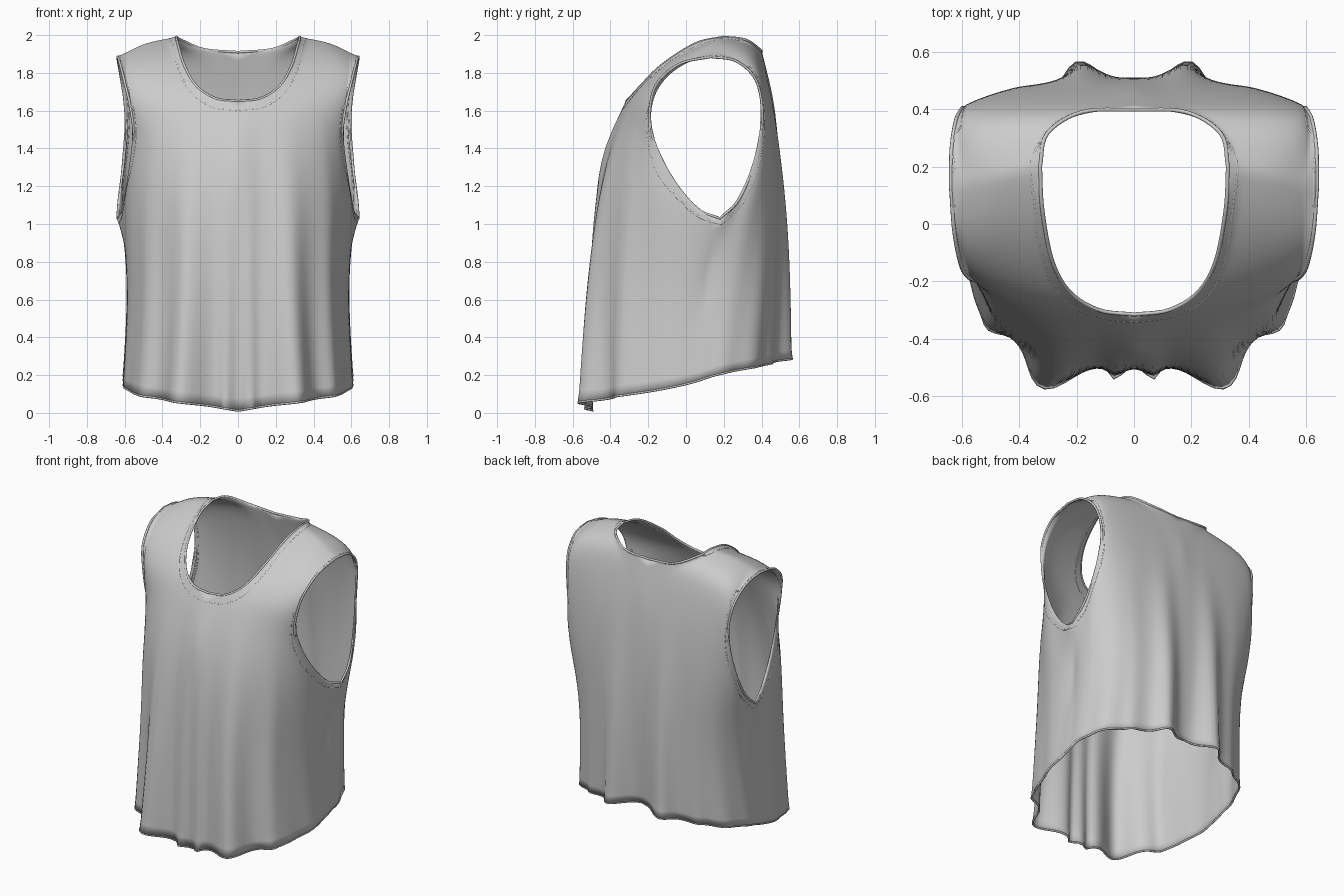
import bpy, bmesh, math
from mathutils import Vector
from mathutils.bvhtree import BVHTree

if "Cube" in bpy.data.objects:
    bpy.data.objects.remove(bpy.data.objects["Cube"])

STEP, COLS, ARMPIT = 6, 44, 3


def spline(pts):
    """Catmull-Rom samples through key points, STEP per span."""
    p = [Vector(q) for q in pts]
    p = [2 * p[0] - p[1]] + p + [2 * p[-1] - p[-2]]
    out = []
    for i in range(1, len(p) - 2):
        a, b, c, d = p[i - 1:i + 3]
        for k in range(STEP):
            t = k / STEP
            out.append(0.5 * (2 * b + (c - a) * t + (2 * a - 5 * b + 4 * c - d) * t * t
                              + (3 * b - a - 3 * c + d) * t ** 3))
    return out + [p[-2]]


def cornered(pts, k):
    """Spline with a sharp corner at key k."""
    return spline(pts[:k + 1])[:-1] + spline(pts[k:])


# Shared side seam (hem to armpit) and shoulder seam ends
side = [(.605, .08, .175), (.588, .1, .45), (.567, .12, .75), (.637, .18, 1.03)]
neck_tip, arm_tip = (.327, .2, 1.99), (.637, .13, 1.885)

# Front panel: centre line then neckline; side seam then armhole
front = dict(
    sign=-1, corner=5,
    inner=[(0, -.495, .012), (0, -.5, .4), (0, -.495, .75), (0, -.475, 1.1), (0, -.435, 1.38),
           (0, -.315, 1.65), (.12, -.3, 1.665), (.22, -.24, 1.73), (.284, -.13, 1.84),
           (.319, .05, 1.955), neck_tip],
    outer=side + [(.6, .05, 1.085), (.56, -.11, 1.26), (.55, -.185, 1.46), (.57, -.19, 1.62),
                  (.6, -.15, 1.75), (.625, -.03, 1.85), arm_tip],
    square=[2.7, 2.7, 2.6, 2.5, 2.5, 2.5, 2.3, 2, 1.7, 1.3, 1],
    folds=[(.43, .13, .095), (.1, .04, .035), (.82, .07, .025)])

# Back panel
back = dict(
    sign=1, corner=7,
    inner=[(0, .475, .31), (0, .495, .6), (0, .505, .9), (0, .503, 1.1), (0, .495, 1.3),
           (0, .478, 1.5), (0, .455, 1.68), (0, .398, 1.91), (.18, .39, 1.925),
           (.302, .315, 1.975), neck_tip],
    outer=side + [(.63, .28, 1.13), (.605, .365, 1.33), (.592, .4, 1.5), (.6, .4, 1.65),
                  (.62, .36, 1.78), (.635, .26, 1.865), arm_tip],
    square=[3, 3, 3, 3, 3, 3, 2.8, 2.4, 2, 1.4, 1],
    folds=[(.27, .11, .105), (.62, .07, .02)])


def panel(d):
    """Half panel as rows of points between the inner and outer curves."""
    inner, outer = cornered(d["inner"], d["corner"]), cornered(d["outer"], ARMPIT)
    rows = []
    for i, (l, r) in enumerate(zip(inner, outer)):
        key = i / STEP
        k = min(int(key), 9)
        n = d["square"][k] + (d["square"][k + 1] - d["square"][k]) * (key - k)
        rise = min(1, key / 3)
        power = 1.15 + .85 * rise - max(0, key - d["corner"]) / (10 - d["corner"])
        row = []
        for j in range(COLS + 1):
            a = j / COLS * math.pi / 2
            s, c = math.sin(a), max(0, math.cos(a))
            if j == COLS:
                c = 0
            rad = (s ** n + c ** n) ** (-1 / n)
            z = l.z + (r.z - l.z) * (s / (s + c)) ** power
            fade = max(0, (1.5 - z) / 1.3) ** 1.1
            disp = sum(h * math.exp(-((a - m) / w) ** 2) for m, w, h in d["folds"])
            disp = fade * (disp + .008 * math.sin(15 * a + 2.5 * z) * math.sin(2 * a))
            z += .018 * math.sin(2 * a) * max(0, key - 7) / 3   # rounded shoulder
            row.append(Vector((l.x + (r.x - l.x) * rad * s + disp * s,
                               r.y + (l.y - r.y) * rad * c + d["sign"] * disp * c, z)))
        rows.append(row)
    # Relax along the height so the neckline corner leaves no crease
    for _ in range(55):
        old = [[p.copy() for p in row] for row in rows]
        for i in range(1, len(rows) - 1):
            for j in range(1, COLS):
                w = .5 * min(1, j * .2, (COLS - j) * .2)
                rows[i][j] = old[i][j].lerp((old[i - 1][j] + old[i + 1][j]) / 2, w)
    return rows


F, B = panel(front), panel(back)


def flip(p):
    return Vector((-p.x, p.y, p.z))


# Fabric shell: both panels mirrored and welded along the seams
bm = bmesh.new()
for rows in (F, B):
    for mirrored in (False, True):
        grid = [[bm.verts.new(flip(p) if mirrored else p) for p in row] for row in rows]
        for r0, r1 in zip(grid, grid[1:]):
            for j in range(COLS):
                bm.faces.new((r0[j], r0[j + 1], r1[j + 1], r1[j]))
bmesh.ops.remove_doubles(bm, verts=bm.verts, dist=2e-4)
bmesh.ops.recalc_face_normals(bm, faces=bm.faces)
# Soften everything except the open edges
inside = [v for v in bm.verts if not v.is_boundary]
for _ in range(3):
    bmesh.ops.smooth_vert(bm, verts=inside, factor=.5,
                          use_axis_x=True, use_axis_y=True, use_axis_z=True)
tree = BVHTree.FromBMesh(bm)
mesh = bpy.data.meshes.new("shirt_body")
bm.to_mesh(mesh)
bm.free()
mesh.shade_smooth()
body = bpy.data.objects.new("shirt_body", mesh)
bpy.context.collection.objects.link(body)
solid = body.modifiers.new("cloth_thickness", 'SOLIDIFY')
solid.thickness, solid.offset = .008, 0


def tube(name, pts, radius):
    """Closed thin cord along points."""
    cu = bpy.data.curves.new(name, 'CURVE')
    cu.dimensions, cu.bevel_depth, cu.bevel_resolution = '3D', radius, 2
    sp = cu.splines.new('POLY')
    sp.points.add(len(pts) - 1)
    for q, p in zip(sp.points, pts):
        q.co = (*p, 1)
    sp.use_cyclic_u = True
    bpy.context.collection.objects.link(bpy.data.objects.new(name, cu))


def seam(pts, centre, scale):
    """Enlarge an opening's edge and lay it back on the fabric."""
    c = Vector(centre)
    return [tree.find_nearest(c + Vector([(p - c)[i] * scale[i] for i in range(3)]))[0] for p in pts]


def full_loop(half):
    return half + [flip(p) for p in reversed(half[1:-1])]


# Neck edge and its stitched seam
neck = full_loop([r[0] for r in F[front["corner"] * STEP:]]
                 + [r[0] for r in reversed(B[back["corner"] * STEP:-1])])
tube("neck_edge", neck, .007)
tube("neck_seam", seam(neck, (0, .04, 1.85), (1.13, 1.13, 1.2)), .0055)

# Hem edge
tube("hem_edge", full_loop(F[0] + B[0][-2::-1]), .006)

# Armhole edges and seams
arm = [r[-1] for r in F[ARMPIT * STEP:]] + [r[-1] for r in reversed(B[ARMPIT * STEP + 1:-1])]
stitch = seam(arm, (.6, .1, 1.46), (1, 1.1, 1.08))
for tag, f in (("right", lambda p: p), ("left", flip)):
    tube(tag + "_armhole_edge", [f(p) for p in arm], .007)
    tube(tag + "_armhole_seam", [f(p) for p in stitch], .0055)
